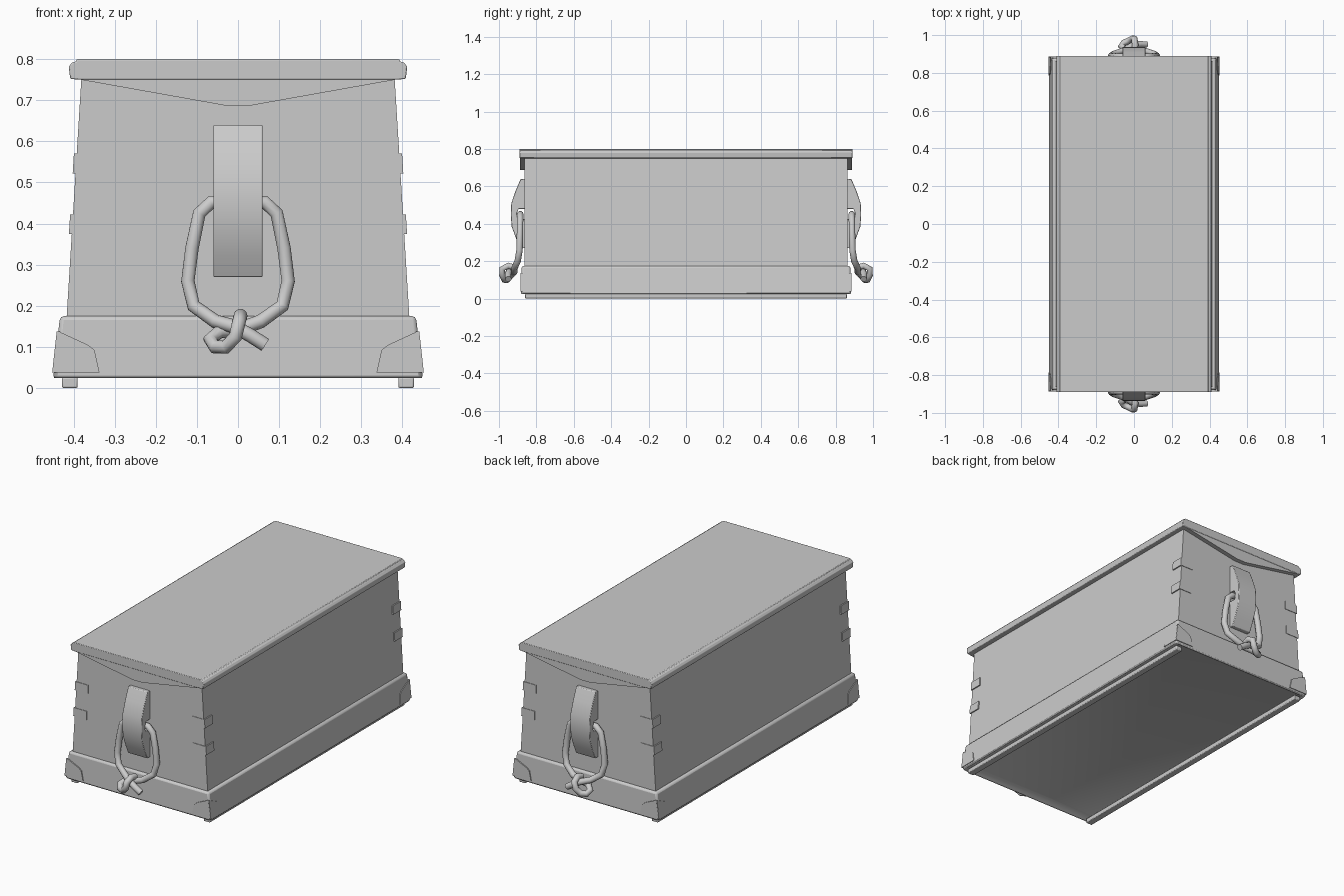
import bpy, bmesh
from mathutils import Vector

cube = bpy.data.objects.get("Cube")
if cube:
    bpy.data.objects.remove(cube)

grey = bpy.data.materials.new("plain_grey")
grey.use_nodes = True
grey.diffuse_color = (0.6, 0.6, 0.6, 1)
grey.node_tree.nodes["Principled BSDF"].inputs["Base Color"].default_value = (0.6, 0.6, 0.6, 1)


def finish(name, data, mirror="", bevel=0):
    """Link the part, then bevel and mirror it."""
    ob = bpy.data.objects.new(name, data)
    bpy.context.collection.objects.link(ob)
    data.materials.append(grey)
    if bevel:
        mod = ob.modifiers.new("bevel", "BEVEL")
        mod.width, mod.segments, mod.limit_method = bevel, 2, "ANGLE"
    if mirror:
        mod = ob.modifiers.new("mirror", "MIRROR")
        mod.use_axis = ["x" in mirror, "y" in mirror, False]
        mod.use_mirror_merge = False
    return ob


def to_mesh(name, bm):
    bmesh.ops.recalc_face_normals(bm, faces=bm.faces)
    mesh = bpy.data.meshes.new(name)
    bm.to_mesh(mesh)
    bm.free()
    return mesh


def extrude(name, points, offset, mirror="", bevel=0):
    """Solid made by pushing a flat outline along an offset."""
    bm = bmesh.new()
    face = bm.faces.new([bm.verts.new(p) for p in points])
    new = bmesh.ops.extrude_face_region(bm, geom=[face])["geom"]
    bmesh.ops.translate(bm, vec=Vector(offset),
                        verts=[v for v in new if isinstance(v, bmesh.types.BMVert)])
    return finish(name, to_mesh(name, bm), mirror, bevel)


def frustum(name, low, high, z0, z1, bevel=0, recess=0):
    """Tapered box, with an optional recess in its underside."""
    bm = bmesh.new()
    bmesh.ops.create_cube(bm, size=2)
    for v in bm.verts:
        hx, hy = high if v.co.z > 0 else low
        v.co = (v.co.x * hx, v.co.y * hy, z1 if v.co.z > 0 else z0)
    if recess:
        bm.normal_update()
        under = min(bm.faces, key=lambda f: f.normal.z)
        bmesh.ops.inset_region(bm, faces=[under], thickness=recess)
        bmesh.ops.translate(bm, vec=(0, 0, 0.022), verts=under.verts)
    return finish(name, to_mesh(name, bm), "", bevel)


# Tapered chest, plinth and runners
frustum("chest_body", (0.417, 0.863), (0.38, 0.863), 0.17, 0.77)
frustum("plinth", (0.45, 0.882), (0.433, 0.878), 0.02, 0.175, 0.01, 0.055)
extrude("runner", [(0.39, -0.86, 0), (0.428, -0.86, 0), (0.428, -0.86, 0.026), (0.39, -0.86, 0.026)],
        (0, 1.72, 0), "x", 0.004)

# Lid with side rails and a raised top panel
half = [(0.385, 0.75), (0.408, 0.752), (0.412, 0.782), (0.402, 0.793), (0.394, 0.794), (0.393, 0.8)]
outline = half + [(-x, z) for x, z in reversed(half)]
extrude("lid", [(x, -0.89, z) for x, z in outline], (0, 1.78, 0), "", 0.003)

# Pointed end boards under the lid
half = [(0.39, 0.77), (0.383, 0.75), (0.03, 0.687)]
outline = half + [(-x, z) for x, z in reversed(half)]
extrude("end_board", [(x, -0.888, z) for x, z in outline], (0, 0.04, 0), "y")


# Corner joint blocks that follow the tapered sides
def side_x(z):
    return 0.417 - 0.062 * (z - 0.17)


for name, inner, z0, z1 in (("upper_joint", 0.32, 0.522, 0.57), ("lower_joint", 0.328, 0.375, 0.422)):
    extrude(name, [(inner, -0.866, z0), (side_x(z0) + 0.007, -0.866, z0),
                   (side_x(z1) + 0.007, -0.866, z1), (inner, -0.866, z1)], (0, 0.07, 0), "xy")


# Plinth corner caps, a plate on each face
def plinth_x(z):
    return 0.45 - 0.11 * (z - 0.02)


extrude("end_corner_cap", [(0.337, -0.886, 0.038), (0.349, -0.886, 0.092), (0.365, -0.886, 0.105),
                           (plinth_x(0.14), -0.886, 0.138), (plinth_x(0.04) + 0.004, -0.886, 0.038)],
        (0, 0.008, 0), "xy")
side = [(0.885, 0.038), (0.785, 0.038), (0.798, 0.092), (0.812, 0.105), (0.885, 0.138)]
extrude("side_corner_cap", [(plinth_x(z) + 0.004, -y, z) for y, z in side], (-0.008, 0, 0), "xy")

# Handle bracket, notched behind for the rope
profile = [(0.86, 0.64), (0.884, 0.64), (0.91, 0.58), (0.934, 0.51), (0.937, 0.45), (0.932, 0.385),
           (0.908, 0.32), (0.885, 0.27), (0.86, 0.27), (0.86, 0.425), (0.9, 0.425),
           (0.905, 0.455), (0.895, 0.48), (0.86, 0.48)]
extrude("handle_bracket", [(-0.06, -d, z) for d, z in profile], (0.12, 0, 0), "y", 0.003)

# Rope loop, ending in an overhand knot
loop = [(0, 0.886, 0.452), (0.065, 0.886, 0.452), (0.094, 0.887, 0.425), (0.112, 0.888, 0.34),
        (0.122, 0.89, 0.26), (0.108, 0.9, 0.2), (0.055, 0.918, 0.162)]
tail = [(-0.01, 0.945, 0.15), (0.03, 0.952, 0.128), (0.066, 0.95, 0.105)]
knot = [(0, 0.918, 0.142), (-0.045, 0.925, 0.137), (-0.068, 0.942, 0.118), (-0.056, 0.958, 0.1),
        (-0.03, 0.97, 0.1), (-0.006, 0.982, 0.125), (0.002, 0.982, 0.16), (0.006, 0.95, 0.176),
        (0.004, 0.915, 0.165)]
curve = bpy.data.curves.new("rope_handle", "CURVE")
curve.dimensions = "3D"
curve.bevel_depth, curve.bevel_resolution, curve.use_fill_caps = 0.017, 3, True
for path in ([(-x, d, z) for x, d, z in loop] + tail, loop + knot):
    spline = curve.splines.new("POLY")
    spline.points.add(len(path) - 1)
    for point, (x, d, z) in zip(spline.points, path):
        point.co = (x, -d, z, 1)
finish("rope_handle", curve, "y")

# Smooth the rounded edges, keep the corners crisp
for ob in bpy.context.collection.objects:
    if ob.type == "MESH" and "bevel" in ob.modifiers:
        bpy.ops.object.select_all(action="DESELECT")
        ob.select_set(True)
        bpy.context.view_layer.objects.active = ob
        bpy.ops.object.shade_smooth_by_angle()
